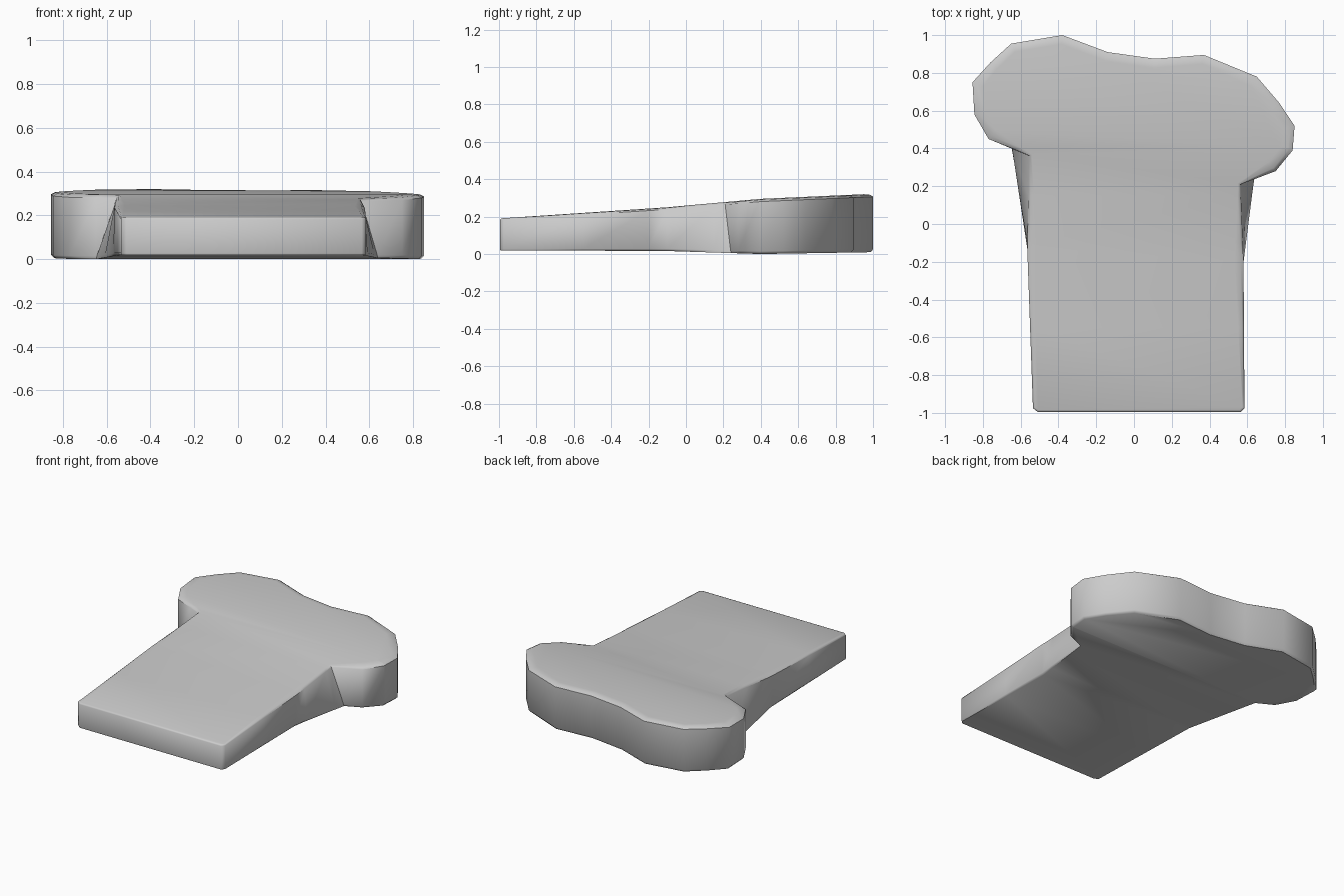
import bpy, bmesh, math
from mathutils import Vector

cube = bpy.data.objects.get("Cube")
if cube:
    bpy.data.objects.remove(cube, do_unlink=True)

grey = bpy.data.materials.new("plain grey")
grey.use_nodes = True
grey.diffuse_color = (0.6, 0.6, 0.6, 1)
grey.node_tree.nodes["Principled BSDF"].inputs["Base Color"].default_value = (0.6, 0.6, 0.6, 1)

# Outline of the slab, counter-clockwise from the front left corner
front = [(-.535, -.975), (-.51, -.995), (.565, -.995), (.585, -.975)]
right_side = [(.58, -.2)]
right_neck = [(.64, .24)]
right_lobe = [(.75, .28), (.84, .39), (.85, .52), (.77, .64), (.65, .78)]
back = [(.37, .895), (.11, .875), (-.14, .91), (-.38, 1), (-.65, .955), (-.76, .855)]
left_lobe = [(-.855, .75), (-.845, .58), (-.77, .45)]
left_neck = [(-.65, .4)]
left_side = [(-.565, -.13)]

# Each part of the outline: points, edge rounding, inward lean at the top
parts = [(front, .2, 0), (right_side, .8, 0), (right_neck, .2, .08),
         (right_lobe, 1, 0), (back, .8, 0), (left_lobe, 1, 0),
         (left_neck, .2, .1), (left_side, .8, 0)]
outline = [(Vector(p), rounding, lean) for pts, rounding, lean in parts for p in pts]


def interpolate(y, table):
    for (y0, z0), (y1, z1) in zip(table, table[1:]):
        if y <= y1:
            break
    return z0 + (z1 - z0) * (y - y0) / (y1 - y0)


def underside(y):
    return interpolate(y, [(-1, .02), (-.1, .016), (.4, 0), (1, .01)])


def topside(y):
    return interpolate(y, [(-1, .19), (-.1, .25), (.4, .295), (1, .322)])


def ring(bm, level, inset):
    verts = []
    for i, (p, rounding, lean) in enumerate(outline):
        before = (p - outline[i - 1][0]).normalized()
        after = (outline[(i + 1) % len(outline)][0] - p).normalized()
        along = (before + after).normalized()
        inward = Vector((-along.y, along.x))
        q = p + inward * inset * rounding
        shift = lean * level
        q += Vector((-math.copysign(shift, p.x), -.4 * shift))
        verts.append(bm.verts.new((q.x, q.y, level)))
    return verts


# Loft the rings from underside to top and close both ends
bm = bmesh.new()
rings = [ring(bm, *r) for r in [(0, .015), (.05, 0), (.95, 0), (.985, .02), (1, .06)]]
for lower, upper in zip(rings, rings[1:]):
    for i in range(len(lower)):
        j = (i + 1) % len(lower)
        bm.faces.new((lower[i], lower[j], upper[j], upper[i]))
bm.faces.new(rings[0][::-1])
bm.faces.new(rings[-1])

# Cut across where the slope changes, then bend to the wedge shape
for y in (-.55, -.1, .15, .4):
    bmesh.ops.bisect_plane(bm, geom=bm.verts[:] + bm.edges[:] + bm.faces[:],
                           plane_co=(0, y, 0), plane_no=(0, 1, 0))
for v in bm.verts:
    low, high = underside(v.co.y), topside(v.co.y)
    v.co.z = low + (high - low) * v.co.z
bottom = min(v.co.z for v in bm.verts)
for v in bm.verts:
    v.co.z -= bottom
bmesh.ops.recalc_face_normals(bm, faces=bm.faces[:])

mesh = bpy.data.meshes.new("bone_slab")
bm.to_mesh(mesh)
bm.free()
mesh.materials.append(grey)
slab = bpy.data.objects.new("bone_slab", mesh)
bpy.context.collection.objects.link(slab)
bpy.context.view_layer.objects.active = slab
slab.select_set(True)
bpy.ops.object.shade_smooth_by_angle(angle=math.radians(48))
